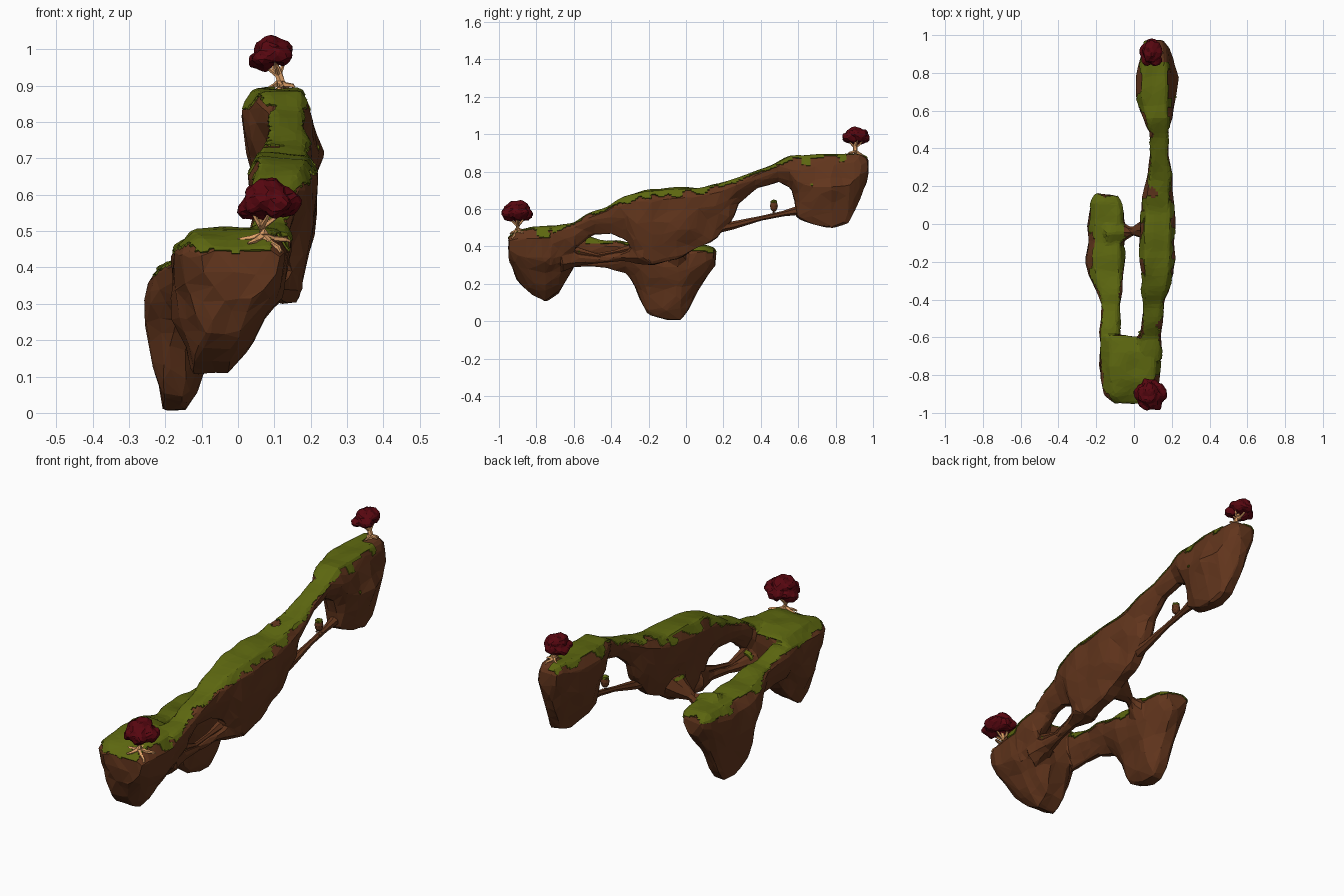
import bpy, bmesh, math, random
from mathutils import Vector, Matrix, noise

if "Cube" in bpy.data.objects:
    bpy.data.objects.remove(bpy.data.objects["Cube"])

random.seed(4)


def material(name, rgb):
    m = bpy.data.materials.new(name)
    m.diffuse_color = (*rgb, 1)
    m.use_nodes = True
    m.node_tree.nodes["Principled BSDF"].inputs["Base Color"].default_value = m.diffuse_color
    return m


ROCK = material("rock_brown", (0.122, 0.036, 0.012))
GRASS = material("grass_green", (0.108, 0.135, 0.005))
LEAF = material("leaf_red", (0.095, 0.002, 0.005))
WOOD = material("wood_tan", (0.75, 0.36, 0.14))


def make(name, bm, mat):
    bmesh.ops.recalc_face_normals(bm, faces=bm.faces)
    me = bpy.data.meshes.new(name)
    bm.to_mesh(me)
    bm.free()
    me.materials.append(mat)
    ob = bpy.data.objects.new(name, me)
    bpy.context.collection.objects.link(ob)
    return ob


def bake(ob):
    bpy.context.view_layer.update()
    dg = bpy.context.evaluated_depsgraph_get()
    ob.data = bpy.data.meshes.new_from_object(ob.evaluated_get(dg))
    ob.modifiers.clear()


def fuse(ob, voxel, freq, amount):
    """Melt overlapping volumes into one skin and roughen it."""
    mod = ob.modifiers.new("fuse", 'REMESH')
    mod.mode = 'VOXEL'
    mod.voxel_size = voxel
    bake(ob)
    bm = bmesh.new()
    bm.from_mesh(ob.data)
    bm.normal_update()
    moves = [(v, v.normal * noise.noise(v.co * freq) * amount) for v in bm.verts]
    for v, d in moves:
        v.co += d
    bm.to_mesh(ob.data)
    bm.free()


def facet(ob, ratio):
    mod = ob.modifiers.new("facet", 'DECIMATE')
    mod.ratio = ratio
    bake(ob)


def skin(bm, rings):
    rows = [[bm.verts.new(p) for p in r] for r in rings]
    n = len(rows[0])
    for a, b in zip(rows, rows[1:]):
        for i in range(n):
            bm.faces.new((a[i], a[(i + 1) % n], b[(i + 1) % n], b[i]))
    bm.faces.new(rows[0])
    bm.faces.new(rows[-1])


def tube(bm, pts, radii, sides=6):
    pts = [Vector(p) for p in pts]
    rings = []
    for i, p in enumerate(pts):
        d = pts[min(i + 1, len(pts) - 1)] - pts[max(i - 1, 0)]
        q = d.to_track_quat('Z', 'Y')
        rings.append([p + q @ Vector((math.cos(a), math.sin(a), 0)) * radii[i]
                      for a in (2 * math.pi * k / sides for k in range(sides))])
    skin(bm, rings)


# cross-section of a floating rock: flat top, bulging sides, narrow keel
SECTION = [(-.7, 1), (0, 1), (.7, 1), (1, .86), (.93, .55), (.64, .25), (.3, 0),
           (-.3, 0), (-.64, .25), (-.93, .55), (-1, .86)]


def loft(bm, stations):
    """stations: y, left x, right x, top z, bottom z, keel x, optional right brow width"""
    rings = []
    for y, x0, x1, zt, zb, xb, *brow in stations:
        c, h = (x0 + x1) / 2, (x1 - x0) / 2
        k = brow[0] if brow else 1
        rings.append([(xb + (c - xb) * v ** .8 + u * h * (k if u > 0 and v > .8 else 1),
                       y, zb + (zt - zb) * v) for u, v in SECTION])
    skin(bm, rings)


bm = bmesh.new()
# front block
loft(bm, [(-.95, -.10, .12, .45, .31, 0), (-.9, -.145, .14, .475, .22, -.04),
          (-.82, -.17, .152, .495, .14, -.075), (-.75, -.175, .155, .5, .105, -.075),
          (-.68, -.175, .155, .5, .15, -.07), (-.6, -.165, .15, .485, .29, -.03)])
# long ridge with bridge and far block
loft(bm, [(-.72, .02, .15, .495, .3, .09), (-.6, .03, .148, .52, .39, .09),
          (-.5, .045, .148, .57, .455, .1), (-.4, .045, .16, .625, .465, .11),
          (-.32, .04, .19, .665, .42, .12), (-.27, .035, .205, .685, .33, .13),
          (-.18, .03, .215, .705, .305, .135), (-.05, .03, .217, .71, .33, .135),
          (.06, .035, .215, .715, .39, .13), (.17, .05, .205, .728, .45, .13),
          (.23, .06, .20, .742, .53, .13), (.28, .075, .195, .757, .63, .13),
          (.38, .09, .185, .795, .705, .135), (.49, .085, .18, .845, .745, .13),
          (.56, .05, .2, .877, .71, .125, .8), (.6, .03, .215, .883, .56, .13, .7),
          (.67, .012, .235, .885, .52, .135, .6), (.78, .012, .242, .885, .5, .135, .55),
          (.87, .03, .21, .89, .53, .13, .65), (.93, .04, .185, .895, .65, .115, .8),
          (.97, .06, .15, .87, .74, .11)])
# left arm with hanging rock
loft(bm, [(-.72, -.175, -.08, .475, .3, -.12), (-.55, -.178, -.085, .45, .29, -.13),
          (-.42, -.18, -.07, .425, .285, -.13), (-.32, -.205, -.06, .415, .25, -.15),
          (-.26, -.23, -.05, .41, .15, -.17), (-.2, -.24, -.048, .405, .04, -.18),
          (-.1, -.24, -.048, .4, .01, -.175), (-.03, -.236, -.048, .4, .005, -.17),
          (.05, -.232, -.05, .405, .13, -.16), (.11, -.225, -.055, .4, .23, -.15),
          (.155, -.2, -.08, .38, .3, -.14)])
# rock bands joining ridge, block and arm
tube(bm, [(.06, -.66, .33), (.07, -.55, .335), (.085, -.45, .335), (.1, -.35, .345), (.12, -.22, .37)],
     [.07, .035, .024, .032, .07], 7)
tube(bm, [(-.12, -.05, .34), (-.05, -.045, .365), (-.01, -.04, .38), (.03, -.035, .4), (.1, -.03, .43)],
     [.09, .05, .027, .04, .08], 8)
rock = make("floating_rock", bm, ROCK)
fuse(rock, .012, 8, .016)

# ragged turf lifted from the upward faces of the rock
bm = bmesh.new()
bm.from_mesh(rock.data)
bm.normal_update()
bare = []
for f in bm.faces:
    nz = sum(v.normal.z for v in f.verts) / len(f.verts)
    c = f.calc_center_median()
    patch = noise.noise(c * 15) * .5 + noise.noise(c * 6 + Vector((3, 1, 7))) * .45
    band = c.x > -.05 and c.y > -.57 and c.z < .46
    if nz < .55 + patch or band or (c.y > .86 and c.x > .1):
        bare.append(f)
bmesh.ops.delete(bm, geom=bare, context='FACES')
for v in bm.verts:
    v.co += v.normal * .005
turf = make("turf", bm, GRASS)
facet(turf, .2)
solid = turf.modifiers.new("thickness", 'SOLIDIFY')
solid.thickness = .012
solid.offset = -1
facet(rock, .045)
for v in rock.data.vertices:
    v.co.z = max(v.co.z, 0)

# thin roots spanning the gaps
bm = bmesh.new()
tube(bm, [(.13, .17, .5), (.13, .25, .512), (.13, .4, .55), (.13, .52, .575), (.13, .59, .59), (.13, .66, .61)],
     [.03, .022, .013, .015, .024, .04], 7)
tube(bm, [(.08, -.6, .38), (.09, -.48, .352), (.1, -.38, .37), (.11, -.25, .4)],
     [.025, .011, .012, .03], 6)
make("rock_roots", bm, ROCK)

# tiny islet hovering over the far root
bm = bmesh.new()
bmesh.ops.create_icosphere(bm, subdivisions=2, radius=1, matrix=Matrix.Translation((.13, .47, .616))
                           @ Matrix.Diagonal((.021, .021, .032, 1)))
for k in range(8):
    p = Vector((.13 + random.uniform(-.014, .014), .47 + random.uniform(-.014, .014),
                .553 + random.random() * .03))
    bmesh.ops.create_icosphere(bm, subdivisions=1, radius=random.uniform(.003, .006),
                               matrix=Matrix.Translation(p))
make("islet", bm, ROCK)
bm = bmesh.new()
bmesh.ops.create_icosphere(bm, subdivisions=1, radius=1, matrix=Matrix.Translation((.13, .47, .637))
                           @ Matrix.Diagonal((.021, .021, .014, 1)))
make("islet_turf", bm, GRASS)


def tree(tag, base, crown, size, s, roots, tilt):
    base, crown = Vector(base), Vector(crown)
    bm = bmesh.new()
    # trunk, boughs, roots
    fork = base + Vector((-.004, 0, .045)) * s
    tube(bm, [base - Vector((0, 0, .012)), base + Vector((.003, 0, .02)) * s, fork, crown],
         [.021 * s, .015 * s, .013 * s, .006 * s])
    for k in range(4):
        a = k * 1.571 + .2
        out = Vector((math.cos(a) * size[0], math.sin(a) * size[1], 0)) * .6
        tip = crown + out - Vector((0, 0, size[2] * .3))
        mid = fork.lerp(tip, .5) - Vector((0, 0, .006))
        tube(bm, [fork - Vector((0, 0, .008)), mid, tip], [.008 * s, .006 * s, .003 * s], 5)
    for dx, dy, dz in roots:
        d = Vector((dx, dy, dz))
        tube(bm, [base + Vector((0, 0, .015)), base + d * .4 + Vector((0, 0, .007)),
                  base + d * .75 + Vector((.006, 0, .005)), base + d],
             [.012 * s, .009 * s, .007 * s, .004 * s], 5)
    make(tag + "_trunk", bm, WOOD)
    # clumped crown
    bm = bmesh.new()
    clumps = [(0, 0, .22, .74)] + [(.42 * math.cos(a), .42 * math.sin(a), -.2, .58)
                                   for a in (k * math.tau / 5 + .3 for k in range(5))]
    for x, y, z, r in clumps:
        z += random.uniform(-.15, .15) + tilt * x
        m = Matrix.Translation(crown + Vector((x * size[0], y * size[1], z * size[2])))
        bmesh.ops.create_icosphere(bm, subdivisions=2, radius=r,
                                   matrix=m @ Matrix.Diagonal((*size, 1)))
    top = make(tag + "_crown", bm, LEAF)
    fuse(top, .006, 28, .014)
    facet(top, .09)


tree("front_tree", (.068, -.9, .472), (.085, -.905, .583), (.088, .09, .06), 1,
     [(-.08, .01, 0), (.05, -.03, -.03), (.075, .03, .0), (-.04, -.04, -.005), (0, .06, .015)], 0)
tree("back_tree", (.115, .905, .895), (.092, .91, .988), (.065, .08, .045), .85,
     [(.04, 0, 0), (-.03, .02, 0), (.0, -.04, 0), (.02, .04, -.01)], .6)
